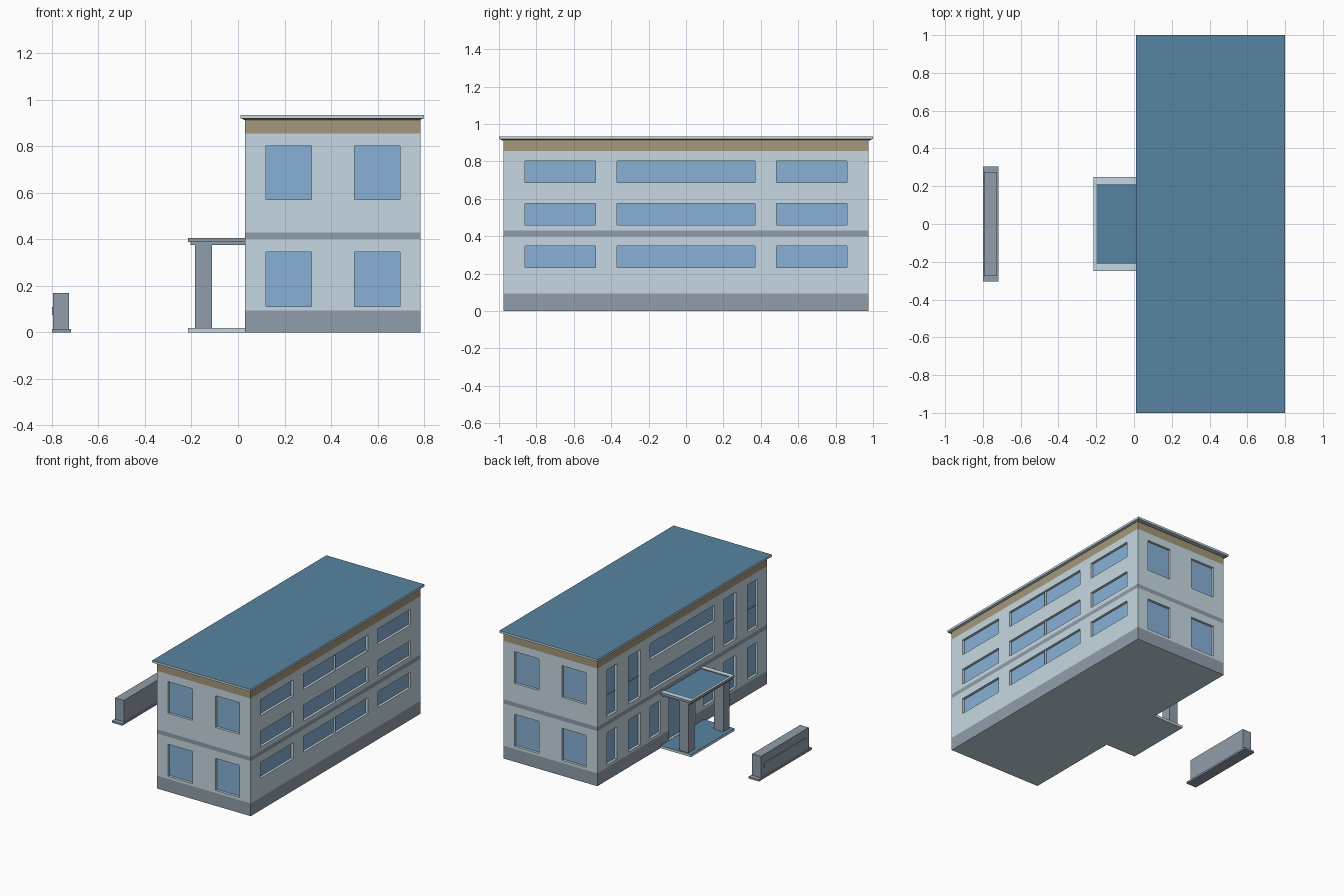
import bpy, bmesh
from mathutils import Vector

cube = bpy.data.objects.get("Cube")
if cube:
    bpy.data.objects.remove(cube, do_unlink=True)


def make_mat(name, hexcol):
    chans = [int(hexcol[i:i + 2], 16) / 255 for i in (0, 2, 4)]
    lin = [c / 12.92 if c < 0.04045 else ((c + 0.055) / 1.055) ** 2.4 for c in chans]
    m = bpy.data.materials.new(name)
    m.use_nodes = True
    m.diffuse_color = (*lin, 1)
    m.node_tree.nodes["Principled BSDF"].inputs["Base Color"].default_value = (*lin, 1)
    return m


MATS = [make_mat("pale_wall", "c6d9e2"), make_mat("grey_stone", "919eaa"),
        make_mat("window_glass", "88b0d7"), make_mat("ochre_trim", "a5977a"),
        make_mat("roof_blue", "5884a2")]
WALL, STONE, GLASS, OCHRE, ROOF = range(5)


def finish(name, bm):
    me = bpy.data.meshes.new(name)
    bm.to_mesh(me)
    bm.free()
    for m in MATS:
        me.materials.append(m)
    ob = bpy.data.objects.new(name, me)
    bpy.context.collection.objects.link(ob)


def quad(bm, pts, mat):
    f = bm.faces.new([bm.verts.new(p) for p in pts])
    f.material_index = mat


def box(name, x, y, z, side=WALL, top=None, taper=0.0):
    """Box from ranges; taper pulls the bottom edges in."""
    bm = bmesh.new()
    bmesh.ops.create_cube(bm, size=1)
    for v in bm.verts:
        low = v.co.z < 0
        for i, r in enumerate((x, y, z)):
            sign = 1 if v.co[i] > 0 else -1
            v.co[i] = r[sign > 0] - (sign * taper if low and i < 2 else 0)
    bm.normal_update()
    for f in bm.faces:
        f.material_index = top if top is not None and f.normal.z > 0.5 else side
    finish(name, bm)


# Main block dimensions
CX, HW, HL, TOP = 0.4075, 0.3775, 0.975, 0.916
PLINTH, BELT0, BELT1, TRIM = 0.093, 0.40, 0.43, 0.855
DEPTH = 0.018


def band_mat(z):
    if z < PLINTH or BELT0 < z < BELT1:
        return STONE
    return OCHRE if z > TRIM else WALL


def facade(name, normal, dist, half, windows):
    """Flat wall in colour bands with recessed windows (u0, u1, z0, z1)."""
    n = Vector(normal)
    u_dir = Vector((0, 0, 1)).cross(n)
    base = Vector((CX, 0, 0)) + n * dist

    def pt(u, z, d=0):
        return base + u_dir * u - n * d + Vector((0, 0, z))

    us, zs = {-half, half}, {0, PLINTH, BELT0, BELT1, TRIM, TOP}
    for a, b, c, d in windows:
        us |= {a, b}
        zs |= {c, d}
    us, zs = sorted(us), sorted(zs)
    bm = bmesh.new()
    for a, b in zip(us, us[1:]):
        for c, d in zip(zs, zs[1:]):
            um, zm = (a + b) / 2, (c + d) / 2
            if not any(w[0] < um < w[1] and w[2] < zm < w[3] for w in windows):
                quad(bm, [pt(a, c), pt(b, c), pt(b, d), pt(a, d)], band_mat(zm))
    for a, b, c, d in windows:
        ring = [(a, c), (b, c), (b, d), (a, d)]
        quad(bm, [pt(*p, DEPTH) for p in ring], GLASS)
        for p, q in zip(ring, ring[1:] + ring[:1]):
            quad(bm, [pt(*p), pt(*q), pt(*q, DEPTH), pt(*p, DEPTH)], WALL)
    bmesh.ops.remove_doubles(bm, verts=bm.verts, dist=1e-5)
    finish(name, bm)


def both(spans):
    return spans + [(-b, -a) for a, b in spans]


ROWS = [(0.232, 0.347), (0.46, 0.575), (0.688, 0.803)]
LOW, HIGH = (0.112, 0.345), (0.57, 0.80)

# End walls
ends = [(*u, *z) for u in both([(0.0925, 0.2875)]) for z in (LOW, HIGH)]
facade("front_wall", (0, -1, 0), HL, HW, ends)
facade("back_wall", (0, 1, 0), HL, HW, ends)

# Long wall with strip windows, the middle ones in two halves
strips = both([(0.485, 0.86), (0, 0.37)])
facade("left_wall", (1, 0, 0), HW, HL, [(*u, *z) for u in strips for z in ROWS])

# Entrance wall with tall windows, centre strips and the doorway
tall = both([(0.48, 0.615), (0.75, 0.865)])
entry = [(*u, *z) for u in tall for z in (LOW, (ROWS[1][0], ROWS[2][1]))]
entry += [(-0.37, 0.37, *z) for z in ROWS[1:]]
entry += [(*u, *LOW) for u in both([(0.25, 0.37)])]
entry += [(-0.15, 0.15, 0.02, LOW[1])]
facade("entrance_wall", (-1, 0, 0), HW, HL, entry)

# Thin bars across the tall windows
for i, u in enumerate(tall):
    box(f"tall_bar_{i}", (CX - HW + 0.012, CX - HW + DEPTH), u, (0.608, 0.611), GLASS)

# Floor and roof
box("floor_slab", (CX - HW, CX + HW), (-HL, HL), (0, 0.004), WALL)
box("roof_soffit", (0.015, 0.795), (-0.995, 0.995), (0.913, 0.919), STONE, taper=0.012)
box("roof_slab", (0.01, 0.80), (-1, 1), (0.919, 0.934), WALL, ROOF)

# Entrance porch
box("porch_floor", (-0.215, 0.03), (-0.25, 0.25), (0, 0.018), WALL, ROOF)
for side, y in (("left", 0.2), ("right", -0.2)):
    box(f"porch_column_{side}", (-0.185, -0.112), (y - 0.036, y + 0.036), (0.018, 0.378), STONE)
box("porch_lower_step", (-0.205, 0.03), (-0.24, 0.24), (0.375, 0.388), STONE)
box("porch_roof", (-0.215, 0.03), (-0.25, 0.25), (0.388, 0.4), STONE, ROOF)
box("porch_rim_outer", (-0.215, -0.198), (-0.25, 0.25), (0.4, 0.406), STONE, WALL)
for side, y in (("left", (0.212, 0.25)), ("right", (-0.25, -0.212))):
    box(f"porch_rim_{side}", (-0.198, 0.03), y, (0.4, 0.406), STONE, WALL)

# Free-standing low wall with a plain raised bar
box("low_wall_base", (-0.80, -0.717), (-0.305, 0.305), (0, 0.014), STONE)
box("low_wall", (-0.795, -0.725), (-0.275, 0.275), (0.014, 0.17), STONE)
box("low_wall_bar", (-0.80, -0.795), (-0.24, 0.24), (0.075, 0.11), STONE)
